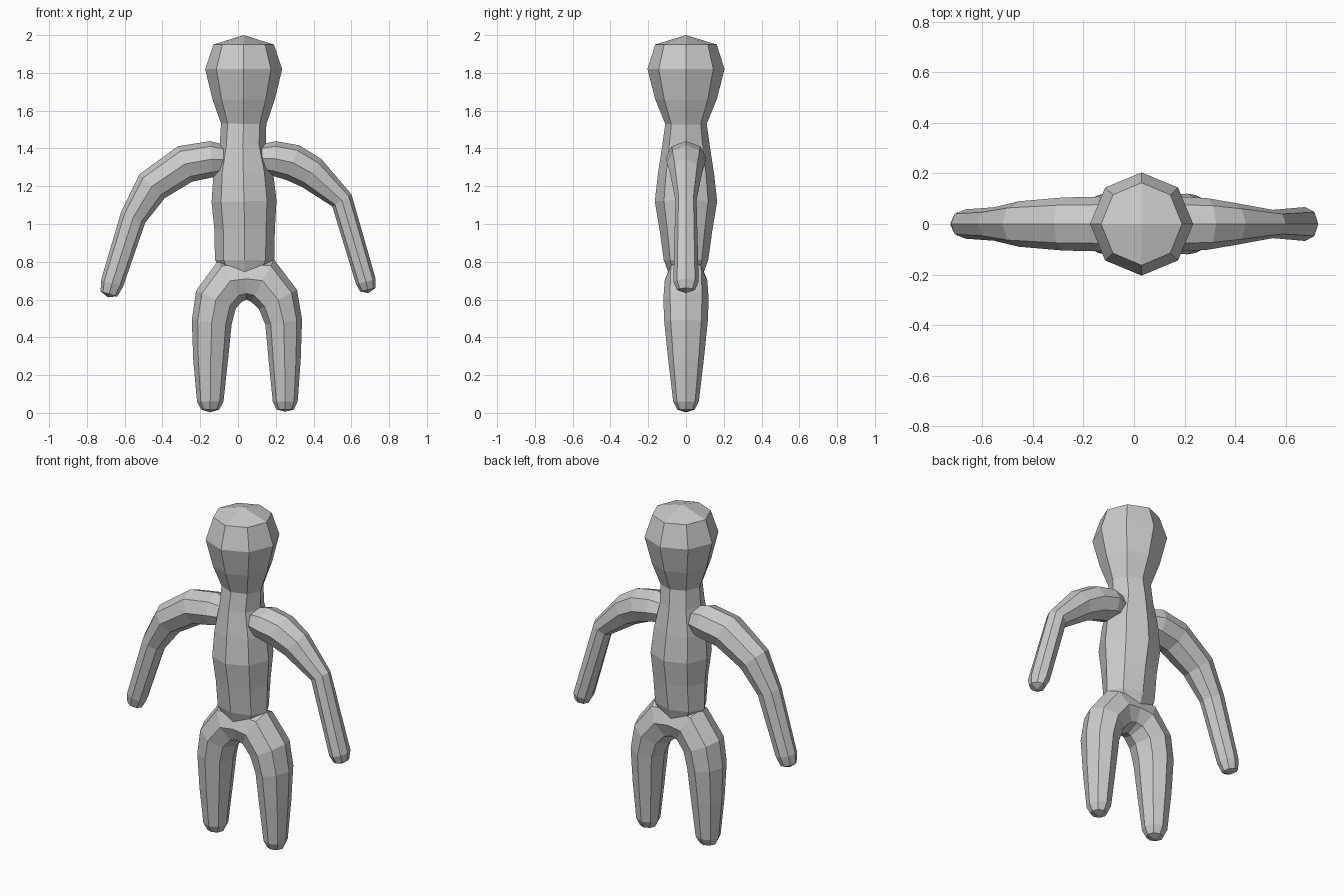
import bpy, bmesh
from math import cos, sin, pi
from mathutils import Vector


def loft(name, start_tip, rings, end_tip, sides=8):
    """Eight-sided tube in the XZ plane; ring = (x, z, in-plane radius, y radius)."""
    bm = bmesh.new()
    pts = [Vector((r[0], 0, r[1])) for r in rings]
    loops = []
    for i, (x, z, ra, rb) in enumerate(rings):
        t = Vector()
        if i > 0:
            t += (pts[i] - pts[i - 1]).normalized()
        if i < len(pts) - 1:
            t += (pts[i + 1] - pts[i]).normalized()
        t.normalize()
        n = Vector((t.z, 0, -t.x))
        loops.append([bm.verts.new(pts[i] + n * ra * cos(2 * pi * k / sides)
                                   + Vector((0, rb * sin(2 * pi * k / sides), 0)))
                      for k in range(sides)])
    for a, b in zip(loops, loops[1:]):
        for k in range(sides):
            j = (k + 1) % sides
            bm.faces.new((a[k], a[j], b[j], b[k]))
    # Each end closes with four quads around a tip
    for loop, tip in ((loops[0], start_tip), (loops[-1], end_tip)):
        v = bm.verts.new((tip[0], 0, tip[1]))
        for k in range(0, sides, 2):
            bm.faces.new((v, loop[k], loop[k + 1], loop[(k + 2) % sides]))
    bmesh.ops.recalc_face_normals(bm, faces=bm.faces)
    me = bpy.data.meshes.new(name)
    bm.to_mesh(me)
    bm.free()
    ob = bpy.data.objects.new(name, me)
    bpy.context.collection.objects.link(ob)
    return ob


# Head, neck and torso
body = loft("body", (0.035, 0.68), [
    (0.035, 0.72, 0.10, 0.085), (0.035, 0.81, 0.157, 0.118), (0.035, 0.97, 0.16, 0.14),
    (0.032, 1.12, 0.172, 0.165), (0.028, 1.27, 0.158, 0.148), (0.025, 1.42, 0.122, 0.125),
    (0.03, 1.53, 0.12, 0.11), (0.03, 1.66, 0.165, 0.163), (0.03, 1.82, 0.204, 0.204),
    (0.03, 1.95, 0.16, 0.163)], (0.03, 2.0))

# Both legs as one arch through the pelvis
legs = loft("legs", (-0.147, 0.003), [
    (-0.147, 0.018, 0.048, 0.046), (-0.147, 0.06, 0.07, 0.068), (-0.145, 0.28, 0.092, 0.094),
    (-0.139, 0.48, 0.106, 0.115), (-0.117, 0.60, 0.115, 0.12), (-0.04, 0.70, 0.127, 0.113),
    (0.045, 0.71, 0.11, 0.11),
    (0.13, 0.70, 0.127, 0.113), (0.212, 0.60, 0.113, 0.12), (0.242, 0.48, 0.098, 0.115),
    (0.247, 0.28, 0.085, 0.094), (0.25, 0.06, 0.066, 0.068), (0.25, 0.018, 0.046, 0.046)],
    (0.25, 0.006))

# Arms, posed differently on each side
left_arm = loft("left_arm", (-0.02, 1.34), [
    (-0.04, 1.34, 0.07, 0.075), (-0.14, 1.343, 0.096, 0.108), (-0.28, 1.318, 0.101, 0.105),
    (-0.455, 1.20, 0.092, 0.09), (-0.555, 1.035, 0.07, 0.066), (-0.667, 0.685, 0.061, 0.058),
    (-0.683, 0.63, 0.046, 0.043)], (-0.688, 0.612))
right_arm = loft("right_arm", (0.07, 1.345), [
    (0.09, 1.345, 0.07, 0.075), (0.19, 1.347, 0.092, 0.108), (0.29, 1.325, 0.098, 0.102),
    (0.39, 1.27, 0.09, 0.085), (0.55, 1.125, 0.06, 0.056), (0.677, 0.695, 0.054, 0.067),
    (0.687, 0.652, 0.041, 0.048)], (0.69, 0.634))

# Join the limbs into one continuous skin
bpy.context.view_layer.objects.active = body
for limb in (legs, left_arm, right_arm):
    mod = body.modifiers.new("join", 'BOOLEAN')
    mod.operation = 'UNION'
    mod.solver = 'EXACT'
    mod.object = limb
    bpy.ops.object.modifier_apply(modifier=mod.name)
    bpy.data.objects.remove(limb)
